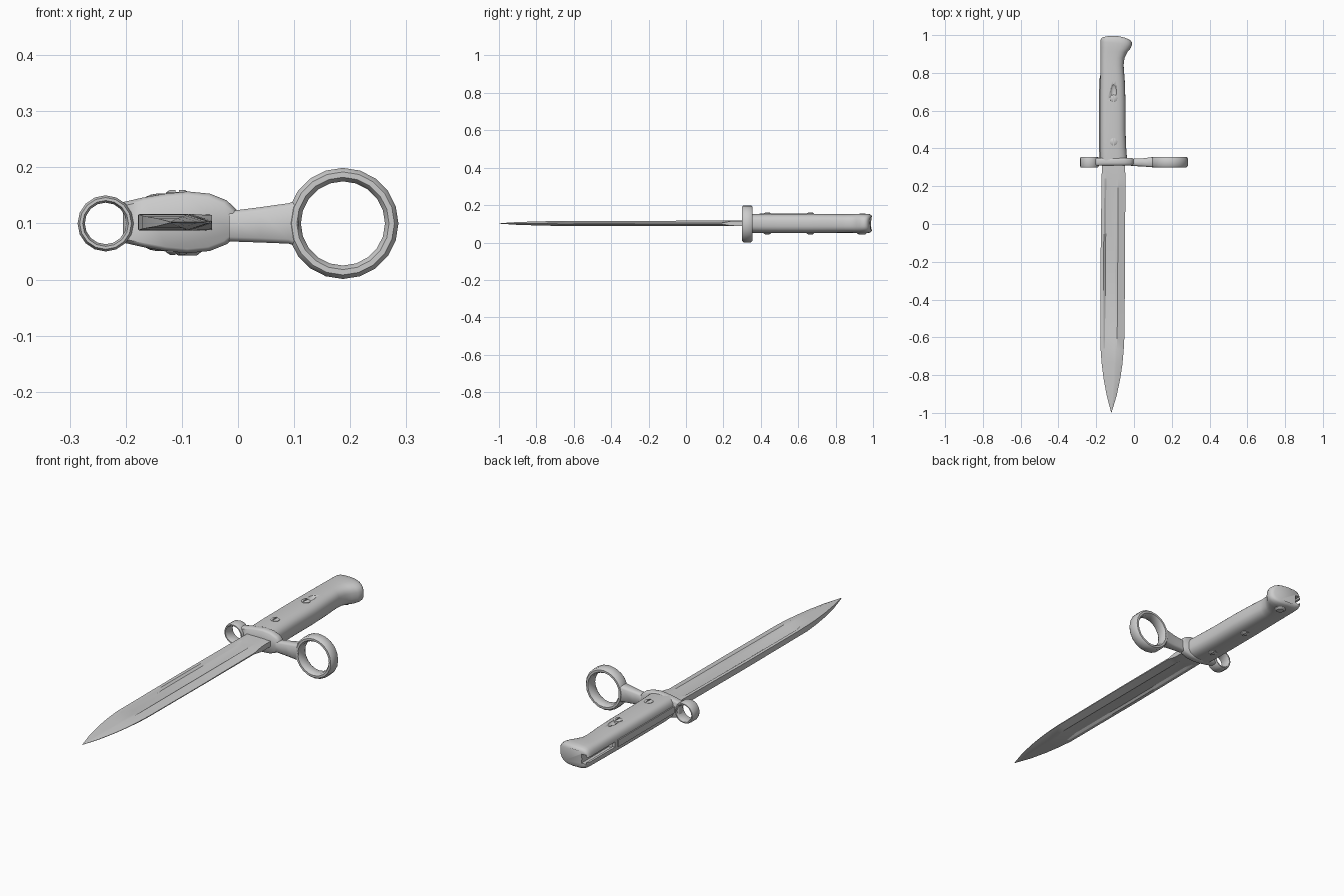
import bpy, bmesh, math
from mathutils import Vector, Matrix

if "Cube" in bpy.data.objects:
    bpy.data.objects.remove(bpy.data.objects["Cube"])

ZC = 0.102  # height of the centre plane


def finish(name, bm, angle=35):
    bmesh.ops.recalc_face_normals(bm, faces=bm.faces)
    me = bpy.data.meshes.new(name)
    bm.to_mesh(me)
    bm.free()
    ob = bpy.data.objects.new(name, me)
    bpy.context.collection.objects.link(ob)
    bpy.ops.object.select_all(action='DESELECT')
    ob.select_set(True)
    bpy.context.view_layer.objects.active = ob
    if angle:
        bpy.ops.object.shade_smooth_by_angle(angle=math.radians(angle))
    return ob


def loft(name, sections, angle=35, closed=False):
    bm = bmesh.new()
    rings = [[bm.verts.new(p) for p in s] for s in sections]
    pairs = list(zip(rings, rings[1:])) + ([(rings[-1], rings[0])] if closed else [])
    for a, b in pairs:
        n = len(a)
        for i in range(n):
            bm.faces.new((a[i], a[(i + 1) % n], b[(i + 1) % n], b[i]))
    if not closed:
        bm.faces.new(rings[0])
        bm.faces.new(rings[-1])
    bmesh.ops.remove_doubles(bm, verts=bm.verts, dist=1e-5)
    return finish(name, bm, angle)


def box(name, lo, hi):
    bm = bmesh.new()
    lo, hi = Vector(lo), Vector(hi)
    m = Matrix.Translation((lo + hi) / 2) @ Matrix.Diagonal((*(hi - lo), 1))
    bmesh.ops.create_cube(bm, size=1, matrix=m)
    return finish(name, bm, 0)


def cut(target, cutter):
    cutter.hide_render = True
    cutter.hide_viewport = True
    mod = target.modifiers.new("cut", 'BOOLEAN')
    mod.operation = 'DIFFERENCE'
    mod.solver = 'EXACT'
    mod.object = cutter


# Blade: y, spine x, edge x, half thickness, fuller depth, edge half thickness
blade = [(0.34, -.17, -.047, .015, 0, .014), (0.24, -.171, -.046, .015, 0, .012),
         (0.19, -.172, -.046, .015, .008, .003), (-0.2, -.177, -.047, .014, .008, .002),
         (-0.6, -.178, -.051, .013, .008, .002), (-0.66, -.177, -.054, .014, 0, .002),
         (-0.74, -.171, -.061, .012, 0, .001), (-0.82, -.161, -.073, .010, 0, .001),
         (-0.91, -.144, -.092, .007, 0, .001), (-0.998, -.121, -.119, .001, 0, .0005)]
secs = []
for y, xs, xe, h, d, e in blade:
    half = [(0, h), (.12, h), (.2, h - d), (.6, h - d), (.7, h), (1, e)]
    pts = half + [(f, -z) for f, z in reversed(half)]
    secs.append([(xs + f * (xe - xs), y, ZC + z) for f, z in pts])
loft("blade", secs, 20)


# Grip with hooked pommel: y at left, y at right, left x, right x, half thickness
def oval(yl, yr, xl, xr, h, n=32):
    out = []
    for i in range(n):
        a = 2 * math.pi * i / n
        c, s = math.cos(a), math.sin(a)
        p = 0.45 if c < 0 else 0.75
        u = math.copysign(abs(c) ** p, c)
        v = math.copysign(abs(s) ** 0.75, s)
        t = (u + 1) / 2
        bulge = 0.014 * (1 - u * u) if yl > 0.97 else 0
        out.append((xl + t * (xr - xl), yl + t * (yr - yl) + bulge, ZC + h * v))
    return out


grip = [(.335, .335, -.178, -.036, .050), (.40, .40, -.18, -.041, .052), (.50, .50, -.18, -.045, .052),
        (.65, .65, -.18, -.045, .052), (.76, .76, -.179, -.049, .051), (.84, .84, -.178, -.055, .050),
        (.88, .88, -.178, -.050, .050), (.91, .91, -.178, -.035, .051), (.935, .93, -.178, -.018, .052),
        (.965, .95, -.178, -.010, .052), (.974, .962, -.177, -.011, .050),
        (.982, .970, -.175, -.017, .045), (.987, .977, -.170, -.026, .037)]
handle = loft("grip", [oval(*g) for g in grip], 40)

# Rifle mortise in the pommel and oval recess behind the rear screw
cut(handle, box("slot_cutter", (-.22, .79, ZC - .012), (-.155, 1.1, ZC + .012)))
cut(handle, box("slot_wide_cutter", (-.166, .785, ZC - .021), (-.142, 1.11, ZC + .021)))
bm = bmesh.new()
bmesh.ops.create_uvsphere(bm, u_segments=16, v_segments=10, radius=1, matrix=Matrix.Translation(
    (-.108, .70, ZC + .054)) @ Matrix.Diagonal((.016, .04, .012, 1)))
cut(handle, finish("recess_cutter", bm))

# Exposed tang strip along the back of the grip
box("tang_strip", (-.184, .35, ZC - .016), (-.17, .77, ZC + .016))


# Screws and catch button: short domed studs on the z axis
def stud(name, x, y, r, z0, z1):
    secs = [[(x + k * r * math.cos(a), y + k * r * math.sin(a), z)
             for a in (2 * math.pi * i / 16 for i in range(16))]
            for k, z in ((1, z0), (1, z0 + .75 * (z1 - z0)), (.65, z1))]
    return loft(name, secs, 35)


for i, y in enumerate((.435, .665)):
    for label, s in (("upper", 1), ("lower", -1)):
        screw = stud(f"screw_{label}_{i}", -.108, y, .02, ZC + s * .040, ZC + s * .058)
        z0, z1 = sorted((ZC + s * .054, ZC + s * .07))
        cut(screw, box(f"screw_slot_cutter_{label}_{i}", (-.111, y - .03, z0), (-.105, y + .03, z1)))
stud("catch_button", -.09, .94, .026, ZC - .03, ZC - .059)

# Guard collar: rounded outline swept through its thickness
outline = [(-.205, .036), (-.17, .044), (-.13, .051), (-.09, .055), (-.05, .051), (-.02, .039), (-.002, .022)]
outline = outline + [(x, -z) for x, z in reversed(outline)]
secs = []
for y, k in ((.310, .86), (.316, .96), (.324, 1), (.338, 1), (.345, .96), (.349, .88)):
    secs.append([(-.1 + (x + .1) * (.5 + .5 * k), y, ZC + z * k) for x, z in outline])
loft("guard_collar", secs, 50)


# Rings: chamfered section revolved around the y axis
def ring(name, cx, cz, r_in, r_out, sides):
    c = (r_out - r_in) * .3
    prof = [(r_in, .310), (r_in + c, .300), (r_out - c, .300), (r_out, .309),
            (r_out, .346), (r_out - c, .355), (r_in + c, .355), (r_in, .345)]
    secs = [[(cx + r * math.cos(a), y, cz + r * math.sin(a)) for r, y in prof]
            for a in (2 * math.pi * i / sides for i in range(sides))]
    return loft(name, secs, 50, closed=True)


ring("large_ring", .187, .1, .075, .099, 20)
ring("small_ring", -.236, .1, .037, .050, 16)


# Stem joining the collar to the large ring
def stem_section(x, z0, z1, y0, y1, b=.008):
    return [(x, y0 + b, z0), (x, y1 - b, z0), (x, y1, z0 + b), (x, y1, z1 - b),
            (x, y1 - b, z1), (x, y0 + b, z1), (x, y0, z1 - b), (x, y0, z0 + b)]


loft("ring_stem", [stem_section(-.016, .068, .122, .307, .345), stem_section(.04, .066, .129, .305, .347),
                   stem_section(.09, .064, .136, .301, .353), stem_section(.108, .058, .143, .301, .354)], 50)
